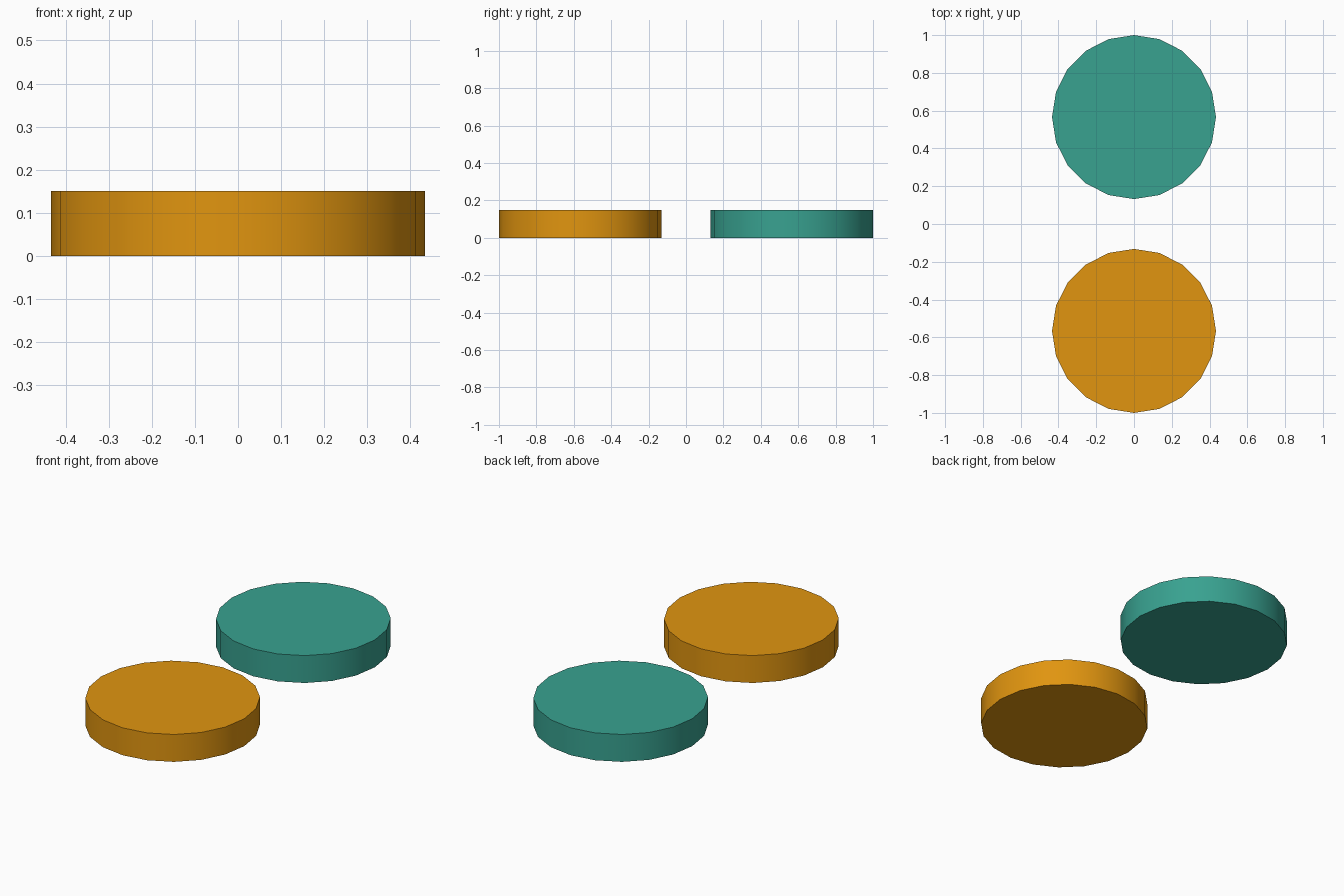
import bpy
import math

if "Cube" in bpy.data.objects:
    bpy.data.objects.remove(bpy.data.objects["Cube"])

RADIUS = 0.434
HEIGHT = 0.15


def disc(name, y, color):
    """Flat 20-sided disc with smooth rim and crisp top and bottom edges."""
    bpy.ops.mesh.primitive_cylinder_add(
        vertices=20, radius=RADIUS, depth=HEIGHT, location=(0, y, HEIGHT / 2))
    obj = bpy.context.object
    obj.name = name
    bpy.ops.object.shade_smooth_by_angle(angle=math.radians(30))
    mat = bpy.data.materials.new(name + "_color")
    mat.diffuse_color = color
    mat.use_nodes = True
    mat.node_tree.nodes["Principled BSDF"].inputs["Base Color"].default_value = mat.diffuse_color
    obj.data.materials.append(mat)


# Front and back discs
disc("orange_disc", -(1 - RADIUS), (0.75, 0.30, 0.005, 1))
disc("teal_disc", 1 - RADIUS, (0.04, 0.36, 0.28, 1))
